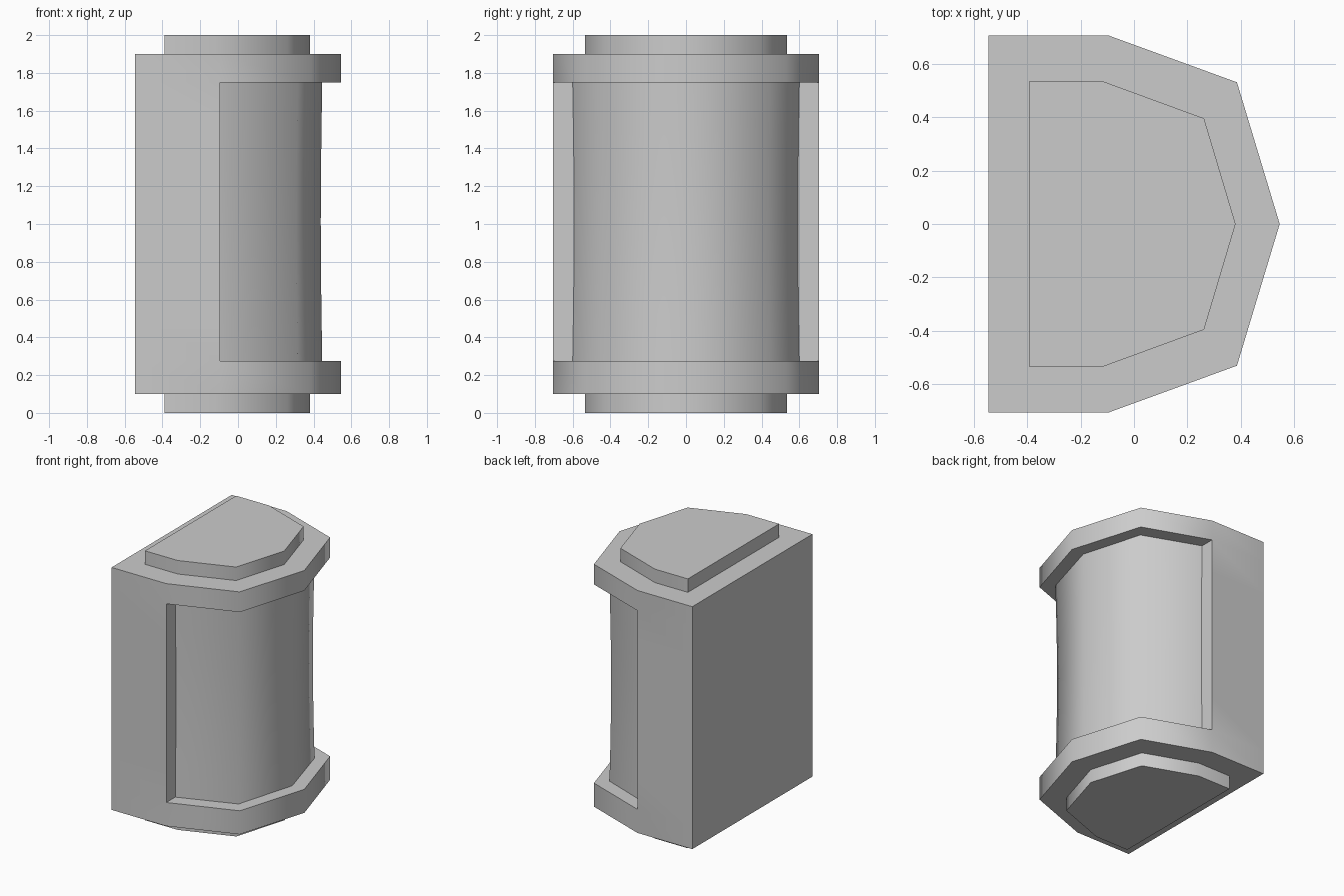
import bpy, bmesh, math

if "Cube" in bpy.data.objects:
    bpy.data.objects.remove(bpy.data.objects["Cube"])


def mirror(half):
    """Half profile from back to nose (y >= 0), closed by mirroring across y = 0."""
    return half + [(x, -y) for x, y in reversed(half[:-1])]


def loft(name, levels):
    """Stack closed profiles, given as (z, points), into a capped solid."""
    bm = bmesh.new()
    rings = [[bm.verts.new((x, y, z)) for x, y in pts] for z, pts in levels]
    n = len(rings[0])
    for a, b in zip(rings, rings[1:]):
        for i in range(n):
            j = (i + 1) % n
            bm.faces.new((a[i], a[j], b[j], b[i]))
    bm.faces.new(rings[0][::-1])
    bm.faces.new(rings[-1])
    bmesh.ops.remove_doubles(bm, verts=bm.verts, dist=1e-5)
    bmesh.ops.dissolve_degenerate(bm, edges=bm.edges, dist=1e-5)
    bmesh.ops.recalc_face_normals(bm, faces=bm.faces)
    mesh = bpy.data.meshes.new(name)
    bm.to_mesh(mesh)
    bm.free()
    obj = bpy.data.objects.new(name, mesh)
    bpy.context.collection.objects.link(obj)
    bpy.ops.object.select_all(action='DESELECT')
    obj.select_set(True)
    bpy.context.view_layer.objects.active = obj
    bpy.ops.object.shade_smooth_by_angle(angle=math.radians(60))
    return obj


# Outer outline: the doubled side point opens into the step of the recess
outer = mirror([(-0.545, 0.705), (-0.095, 0.705), (-0.095, 0.705),
                (0.385, 0.53), (0.545, 0)])


def recess(d):
    return mirror([(-0.545, 0.705), (-0.095, 0.705), (-0.095, 0.60 - d),
                   (0.317 - d, 0.445 - d), (0.446 - d, 0)])


# Housing: flat back block, two bands and a slightly waisted recessed panel
z0, z1, steps = 0.275, 1.75, 6
levels = [(0.1, outer), (z0, outer)]
for k in range(steps + 1):
    t = k / steps
    levels.append((z0 + (z1 - z0) * t, recess(0.008 * math.sin(math.pi * t))))
levels += [(z1, outer), (1.9, outer)]
loft("housing", levels)

# End plates
plate = mirror([(-0.39, 0.535), (-0.12, 0.535), (0.262, 0.395), (0.38, 0)])
for name, a, b in (("bottom_plate", 0, 0.1), ("top_plate", 1.9, 2.0)):
    loft(name, [(a, plate), (b, plate)])
